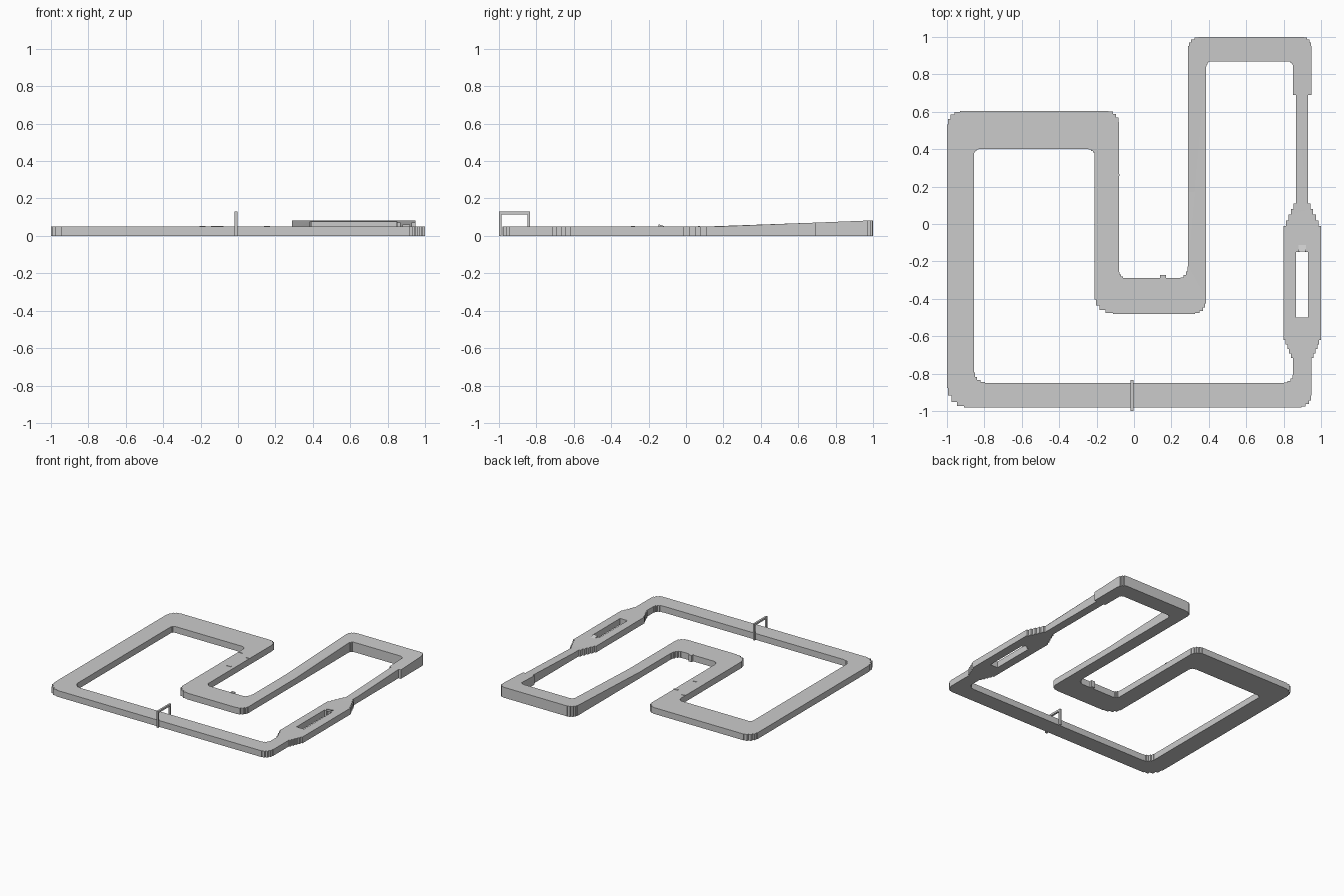
import bpy, bmesh, math

if "Cube" in bpy.data.objects:
    bpy.data.objects.remove(bpy.data.objects["Cube"])

BASE = 0.05      # slab thickness
CREASE = 0.17    # y where the hill begins


def expand(path, steps=5):
    """Expand a closed path; 'v'/'h' = stepped round corner (entered vertically /
    horizontally), 'l' = stepped straight taper, '' = straight line."""
    out = []
    for i, (x, y, kind) in enumerate(path):
        px, py, _ = path[i - 1]
        if not kind:
            out.append((x, y))
            continue
        lx, ly = px, py
        for k in range(1, steps + 1):
            t = k / steps
            a = t * math.pi / 2
            fx, fy = {'l': (t, t), 'v': (1 - math.cos(a), math.sin(a)),
                      'h': (math.sin(a), 1 - math.cos(a))}[kind]
            nx, ny = px + (x - px) * fx, py + (y - py) * fy
            if kind == 'h':
                out.append((nx, ly))
            else:
                out.append((lx, ny))
            out.append((nx, ny))
            lx, ly = nx, ny
    return out


def finish(bm, name):
    bmesh.ops.recalc_face_normals(bm, faces=bm.faces[:])
    me = bpy.data.meshes.new(name)
    bm.to_mesh(me)
    bm.free()
    ob = bpy.data.objects.new(name, me)
    bpy.context.collection.objects.link(ob)
    return ob


def box(name, x0, x1, y0, y1, z0, z1):
    bm = bmesh.new()
    bmesh.ops.create_cube(bm, size=1)
    for v in bm.verts:
        v.co = ((x0 + x1) / 2 + v.co.x * (x1 - x0),
                (y0 + y1) / 2 + v.co.y * (y1 - y0),
                (z0 + z1) / 2 + v.co.z * (z1 - z0))
    return finish(bm, name)


# Track outlines: outer edge, inner edge, island opening
outer = [(-0.87, -0.98, ''), (0.87, -0.98, ''), (0.95, -0.89, 'h'),
         (0.95, -0.74, ''), (1.0, -0.62, 'l'), (1.0, -0.04, ''),
         (0.93, 0.11, 'l'), (0.93, 0.69, ''), (0.95, 0.69, ''),
         (0.95, 0.93, ''), (0.89, 1.0, 'v'), (0.37, 1.0, ''),
         (0.29, 0.93, 'h'), (0.29, -0.20, ''), (0.23, -0.29, 'v'),
         (-0.03, -0.29, ''), (-0.08, -0.24, 'h'), (-0.08, 0.52, ''),
         (-0.16, 0.605, 'v'), (-0.90, 0.605, ''), (-1.0, 0.50, 'h'),
         (-1.0, -0.83, ''), (-0.87, -0.98, 'v')]
inner = [(-0.77, -0.85, ''), (0.78, -0.85, ''), (0.85, -0.79, 'h'),
         (0.85, -0.74, ''), (0.80, -0.62, 'l'), (0.80, -0.04, ''),
         (0.865, 0.11, 'l'), (0.865, 0.69, ''), (0.85, 0.69, ''),
         (0.85, 0.84, ''), (0.81, 0.87, 'v'), (0.42, 0.87, ''),
         (0.385, 0.83, 'h'), (0.385, -0.40, ''), (0.30, -0.48, 'v'),
         (-0.07, -0.48, ''), (-0.21, -0.37, 'h'), (-0.21, 0.355, ''),
         (-0.26, 0.40, 'v'), (-0.82, 0.40, ''), (-0.855, 0.37, 'h'),
         (-0.855, -0.77, ''), (-0.77, -0.85, 'v')]
island = [(0.865, -0.50, ''), (0.93, -0.50, ''), (0.93, -0.15, ''),
          (0.915, -0.15, ''), (0.915, -0.135, ''), (0.885, -0.135, ''),
          (0.885, -0.15, ''), (0.865, -0.15, '')]

# Flat track sheet, extruded to a slab
bm = bmesh.new()
for path in (outer, inner, island):
    vs = [bm.verts.new((x, y, 0)) for x, y in expand(path)]
    for a, b in zip(vs, vs[1:] + vs[:1]):
        if a is not b:
            bm.edges.new((a, b))
bmesh.ops.remove_doubles(bm, verts=bm.verts[:], dist=1e-5)
bmesh.ops.triangle_fill(bm, edges=bm.edges[:], use_beauty=True, normal=(0, 0, 1))
res = bmesh.ops.extrude_face_region(bm, geom=bm.faces[:], use_keep_orig=True)
for g in res['geom']:
    if isinstance(g, bmesh.types.BMVert):
        g.co.z = BASE

# Hill: crease the slab, then raise the far loop of the top surface
bmesh.ops.bisect_plane(bm, geom=bm.verts[:] + bm.edges[:] + bm.faces[:],
                       plane_co=(0, CREASE, 0), plane_no=(0, 1, 0))
for v in bm.verts:
    if v.co.z > 0.01 and v.co.x > 0.25 and v.co.y > CREASE:
        v.co.z += 0.033 * (v.co.y - CREASE) / (1 - CREASE)
bmesh.ops.dissolve_limit(bm, angle_limit=0.001, verts=bm.verts[:], edges=bm.edges[:])
finish(bm, "race_track")

# Start gate
for i, y in enumerate((-1.0, -0.848)):
    box(f"gate_post_{i + 1}", -0.018, -0.003, y, y + 0.013, 0, 0.13)
box("gate_beam", -0.018, -0.003, -1.0, -0.835, 0.115, 0.13)

# Low bumps on the middle straight
for i, (x, y) in enumerate(((-0.19, 0.307), (-0.095, 0.262), (-0.128, 0.07))):
    box(f"road_bump_{i + 1}", x - 0.017, x + 0.017, y - 0.006, y + 0.006, 0.045, 0.053)

# Trackside block inside the bend
box("trackside_block", 0.14, 0.17, -0.295, -0.272, 0, 0.053)

# Small wedge ramp at the island tip
ramp = box("island_ramp", 0.88, 0.92, -0.147, -0.112, 0.045, 0.062)
for v in ramp.data.vertices:
    if v.co.z > 0.05 and v.co.y > -0.13:
        v.co.z = 0.05
